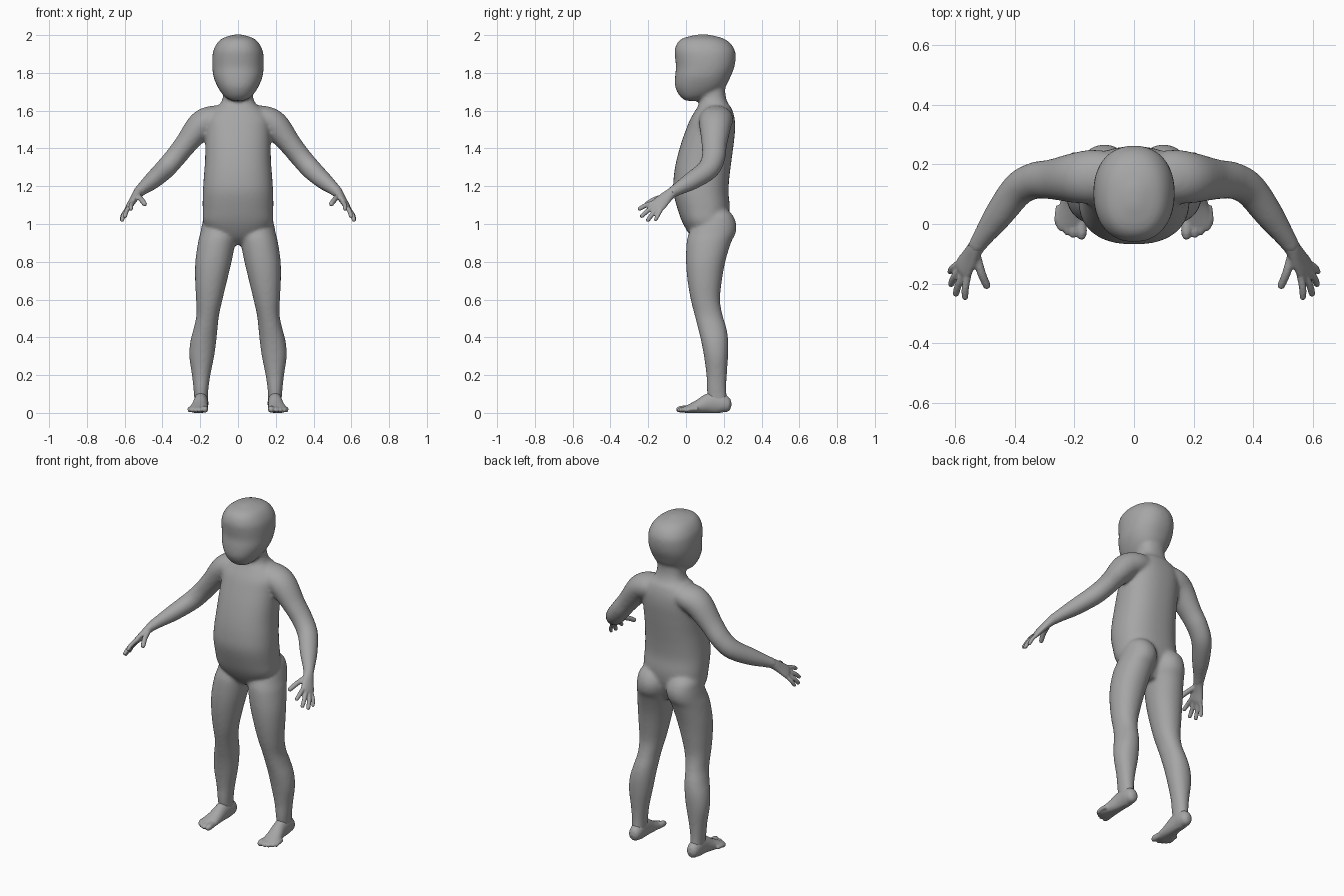
import bpy, bmesh, math
from mathutils import Vector

skin = bpy.data.materials.new("plain grey")
skin.diffuse_color = (0.38, 0.38, 0.38, 1)


def spline(rows, steps):
    """Catmull-Rom interpolation of number tuples."""
    out = []
    for i in range(len(rows) - 1):
        a, b, c, d = (rows[max(0, min(len(rows) - 1, i + k))] for k in (-1, 0, 1, 2))
        for s in range(steps):
            t = s / steps
            out.append([0.5 * (2 * q + (r - p) * t + (2 * p - 5 * q + 4 * r - w) * t * t
                               + (3 * q - p - 3 * r + w) * t ** 3)
                        for p, q, r, w in zip(a, b, c, d)])
    return out + [list(rows[-1])]


def skin_rings(bm, rings):
    """Closed skin over a list of point rings."""
    loops = [[bm.verts.new(p) for p in ring] for ring in rings]
    n = len(loops[0])
    for a, b in zip(loops, loops[1:]):
        for i in range(n):
            j = (i + 1) % n
            bm.faces.new((a[i], a[j], b[j], b[i]))
    bm.faces.new(loops[0])
    bm.faces.new(loops[-1])


def ring(c, u, v, power=2.0, n=40):
    pts = []
    for i in range(n):
        a = 2 * math.pi * i / n
        co, si = math.cos(a), math.sin(a)
        pts.append(c + u * math.copysign(abs(co) ** (2 / power), co)
                   + v * math.copysign(abs(si) ** (2 / power), si))
    return pts


def stack(bm, rows, power=2.0, side=1):
    """Horizontal sections given as z, x0, x1, y0, y1."""
    rings = []
    for z, x0, x1, y0, y1 in spline(rows, 5):
        c = Vector((side * (x0 + x1) / 2, (y0 + y1) / 2, z))
        rings.append(ring(c, Vector(((x1 - x0) / 2, 0, 0)),
                          Vector((0, (y1 - y0) / 2, 0)), power))
    skin_rings(bm, rings)


def limb(bm, rows, hint, side=1, steps=5, n=24):
    """Sections across a path given as x, y, z, radius across hint, radius along hint."""
    pts = spline(rows, steps)
    rings = []
    for i, p in enumerate(pts):
        t = (Vector(pts[min(i + 1, len(pts) - 1)][:3]) - Vector(pts[max(i - 1, 0)][:3])).normalized()
        v = (hint - t * t.dot(hint)).normalized()
        r = ring(Vector(p[:3]), t.cross(v) * p[3], v * p[4], n=n)
        rings.append([Vector((side * q.x, q.y, max(q.z, 0))) for q in r])
    skin_rings(bm, rings)


def digit(bm, a, m, b, r, side):
    """Finger or toe with a rounded tip."""
    a, m, b = Vector(a), Vector(m), Vector(b)
    e = (b - m).normalized()
    rows = [(*a, r, r), (*m, r, r), (*(b - e * r), r * .9, r * .9),
            (*(b - e * r * .3), r * .65, r * .65), (*b, r * .15, r * .15)]
    limb(bm, rows, Vector((0.1, 0.2, 1)), side, 3, 14)


def finish(name, bm, voxel, rounds):
    bmesh.ops.recalc_face_normals(bm, faces=bm.faces)
    me = bpy.data.meshes.new(name)
    bm.to_mesh(me)
    bm.free()
    me.materials.append(skin)
    ob = bpy.data.objects.new(name, me)
    bpy.context.collection.objects.link(ob)
    m = ob.modifiers.new("fuse", 'REMESH')
    m.mode, m.voxel_size, m.use_smooth_shade = 'VOXEL', voxel, True
    s = ob.modifiers.new("soften", 'SMOOTH')
    s.factor, s.iterations = 0.5, rounds
    return ob


Y, Z = Vector((0, 1, 0)), Vector((0, 0, 1))

# torso and neck
body = bmesh.new()
half = [(.89, .06, .08, .17), (.93, .12, .03, .19), (1.0, .18, -.015, .22), (1.08, .187, -.045, .232),
        (1.17, .186, -.067, .225), (1.25, .181, -.065, .23), (1.33, .175, -.052, .24),
        (1.42, .173, -.028, .252), (1.5, .172, .0, .26), (1.56, .17, .025, .257),
        (1.61, .13, .055, .243), (1.64, .092, .07, .222), (1.69, .078, .075, .208), (1.78, .08, .07, .21)]
stack(body, [(z, -w, w, f, b) for z, w, f, b in half], 2.35)

# head
skull = [(1.652, .03, .0, .06), (1.665, .06, -.02, .1), (1.69, .085, -.042, .16), (1.73, .11, -.058, .21),
         (1.78, .13, -.058, .236), (1.83, .136, -.053, .256), (1.88, .136, -.058, .263),
         (1.92, .13, -.06, .258), (1.96, .109, -.045, .232), (1.985, .078, -.013, .19), (2.003, .02, .06, .12)]
stack(body, [(z, -w, w, f, b) for z, w, f, b in skull], 2.25)

for s in (1, -1):
    # leg with buttock
    stack(body, [(1.09, .06, .13, .13, .2), (1.05, .025, .175, .08, .245), (1.0, .006, .19, .04, .266),
                 (.95, .006, .2, .015, .262), (.9, .014, .212, .003, .238), (.8, .034, .226, .0, .208),
                 (.7, .058, .227, .008, .19), (.6, .082, .222, .025, .18), (.52, .1, .22, .045, .193),
                 (.45, .108, .234, .063, .214), (.38, .115, .252, .08, .224), (.3, .126, .258, .095, .223),
                 (.2, .146, .244, .108, .216), (.12, .157, .235, .11, .214), (.05, .16, .23, .12, .22)],
          2.1, s)
    # arm
    limb(body, [(.06, .165, 1.565, .06, .075), (.13, .16, 1.555, .072, .09), (.195, .155, 1.522, .075, .085),
                (.275, .15, 1.425, .06, .068), (.335, .145, 1.35, .056, .062), (.39, .115, 1.288, .054, .058),
                (.455, .03, 1.228, .046, .05), (.505, -.04, 1.187, .034, .036), (.535, -.085, 1.16, .028, .028)],
         Y, s, 6, 32)
finish("body", body, 0.009, 10)

for s, label in ((1, "left"), (-1, "right")):
    # hand: palm, four fingers and thumb
    hand = bmesh.new()
    across = Vector((.4, .55, -.5))
    limb(hand, [(.505, -.04, 1.187, .03, .031), (.53, -.078, 1.163, .026, .029),
                (.552, -.115, 1.132, .02, .037), (.572, -.148, 1.1, .017, .043),
                (.58, -.163, 1.088, .011, .036)], across, s)
    tips = [(.567, -.255, 1.075), (.6, -.242, 1.035), (.617, -.208, 1.013), (.62, -.165, 1.015)]
    for i, tip in enumerate(tips):
        k = i / 3
        base = Vector((.558 + .03 * k, -.172 + .045 * k, 1.112 - .035 * k))
        root = base.lerp(Vector((.545, -.11, 1.135)), .3)
        mid = base.lerp(Vector(tip), .5) + Vector((.004, 0, .005))
        digit(hand, root, mid, tip, .0125 if i < 3 else .011, s)
    digit(hand, (.53, -.1, 1.15), (.512, -.165, 1.13), (.49, -.217, 1.1), .0145, s)
    finish(label + "_hand", hand, 0.005, 3)

    # foot: heel to ball, then toes
    foot = bmesh.new()
    limb(foot, [(.195, .238, .032, .012, .015), (.195, .225, .036, .03, .034), (.195, .195, .048, .038, .05),
                (.196, .155, .054, .038, .058), (.198, .115, .048, .039, .052), (.203, .07, .034, .044, .038),
                (.209, .03, .024, .05, .027), (.212, .0, .018, .051, .019), (.212, -.02, .015, .042, .012)],
         Z, s, 5, 32)
    for x, y, r in ((.176, -.053, .0185), (.205, -.047, .0135), (.225, -.038, .0125),
                    (.242, -.025, .012), (.256, -.008, .0115)):
        digit(foot, (x * .9 + .021, y + .07, .021), (x, y + .03, .02), (x, y, r * .85), r, s)
    finish(label + "_foot", foot, 0.005, 4)
